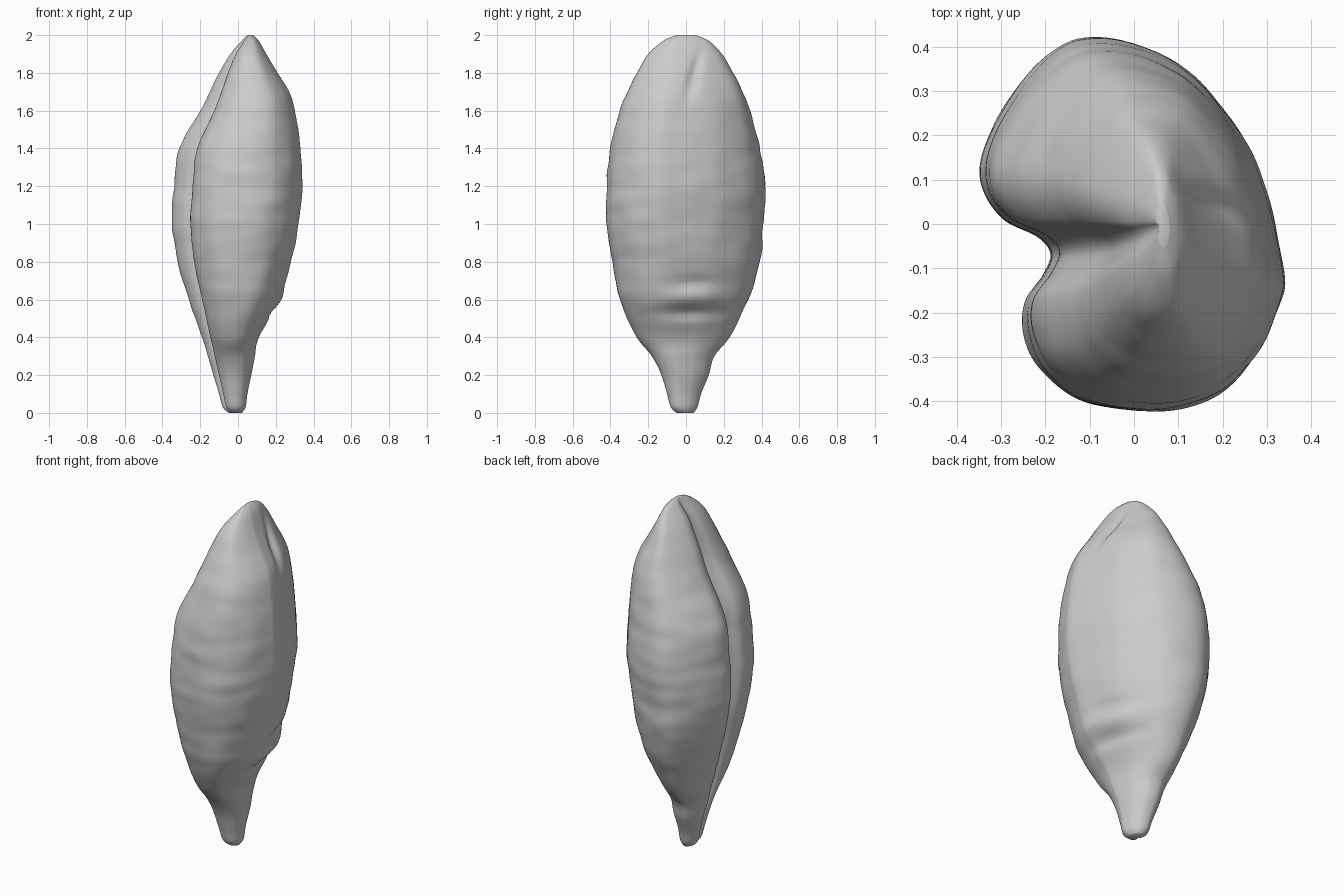
import bpy
import bmesh
import math
from mathutils import Vector, noise

cube = bpy.data.objects.get("Cube")
if cube:
    bpy.data.objects.remove(cube, do_unlink=True)

# Kidney-shaped cross-section of the grain, in hundredths
OUTLINE = [(34, -10), (30, 8), (25, 20), (15, 33), (5, 40), (-8, 43), (-18, 40),
           (-28, 29), (-34, 17), (-34, 9), (-29, 2), (-21, -2), (-18, -6),
           (-20, -11), (-24, -17), (-24, -25), (-20, -33), (-10, -40),
           (5, -42), (18, -39), (28, -29), (33, -18)]

# Height, right, left, front and back limits of the body, in hundredths
LEVELS = [(0, -5, 2, -5, 4), (3, -8, 4, -8, 6), (10, -10, 5, -10, 8),
          (20, -13, 7, -13, 12), (30, -16, 9, -18, 15), (40, -19, 11, -26, 23),
          (60, -26, 22, -35, 33), (80, -32, 28, -39, 39), (100, -35, 32, -42, 41),
          (120, -34, 34, -42, 42), (140, -31, 33, -40, 39), (160, -20, 30, -35, 34),
          (170, -15, 27, -31, 30), (180, -10, 21, -26, 25), (190, -4, 15, -20, 19),
          (197, 2, 11, -12, 12), (200, 5, 8, -5, 5)]

LENGTH_STEPS = 10
ROUND_STEPS = 7


def smooth_points(points, steps, closed):
    """Run a Catmull-Rom curve through the points."""
    count = len(points)
    result = []

    def pick(i):
        return points[i % count] if closed else points[max(0, min(count - 1, i))]

    for i in range(count if closed else count - 1):
        near = [pick(i + k) for k in (-1, 0, 1, 2)]
        for s in range(steps):
            t = s / steps
            result.append([0.5 * (2 * b + (c - a) * t
                                  + (2 * a - 5 * b + 4 * c - d) * t * t
                                  + (3 * b - a - 3 * c + d) * t ** 3)
                           for a, b, c, d in zip(*near)])
    if not closed:
        result.append(list(points[-1]))
    return result


def bump(value, centre, width):
    return math.exp(-((value - centre) / width) ** 2)


def relief(x, y, z, side):
    """Depth of the germ folds and tip crease on the rounded side."""
    fold = 0.022 * bump(z, 0.61, 0.045) * bump(y, 0.03, 0.15)
    fold -= 0.022 * bump(z, 0.53, 0.03) * bump(y, 0.03, 0.17)
    fold -= 0.018 * bump(z, 0.69, 0.035) * bump(y, 0.05, 0.12)
    fold -= 0.025 * bump(y, 0.02 + 0.25 * (z - 1.7), 0.03) * bump(z, 1.78, 0.11)
    return fold * max(0, min(1, (side - 0.5) * 4))


def place(u, v, level):
    z, right, left, front, back = [value / 100 for value in level]
    x = right + (left - right) * u
    y = front + (back - front) * v
    # Shallow skin wrinkles, stretched around the body
    fade = min(1, z * 3, (2 - z) * 4)
    ripple = noise.noise(Vector((x * 5, y * 5, z * 13)))
    ripple += 0.7 * noise.noise(Vector((x * 9, y * 9, z * 5 + 7)))
    swell = 1 + 0.014 * ripple * max(0, fade)
    middle_x, middle_y = (right + left) / 2, (front + back) / 2
    x, y = middle_x + (x - middle_x) * swell, middle_y + (y - middle_y) * swell
    return x + relief(x, y, z, u), y, z


# Normalise the cross-section, then loft it through the levels
section = smooth_points(OUTLINE, ROUND_STEPS, True)
xs, ys = zip(*section)
section = [((x - min(xs)) / (max(xs) - min(xs)),
            (y - min(ys)) / (max(ys) - min(ys))) for x, y in section]

bm = bmesh.new()
rings = [[bm.verts.new(place(u, v, level)) for u, v in section]
         for level in smooth_points(LEVELS, LENGTH_STEPS, False)]
size = len(section)
for low, high in zip(rings, rings[1:]):
    for i in range(size):
        j = (i + 1) % size
        bm.faces.new((low[i], low[j], high[j], high[i]))

# Rounded ends
for ring in (rings[0], rings[-1]):
    middle = sum((v.co for v in ring), Vector()) / size
    tip = bm.verts.new(middle)
    for i in range(size):
        bm.faces.new((ring[i], ring[(i + 1) % size], tip))
bmesh.ops.recalc_face_normals(bm, faces=bm.faces)
for face in bm.faces:
    face.smooth = True

mesh = bpy.data.meshes.new("grain_kernel")
bm.to_mesh(mesh)
bm.free()
kernel = bpy.data.objects.new("grain_kernel", mesh)
bpy.context.collection.objects.link(kernel)

# Plain grey skin
skin = bpy.data.materials.new("plain_grey")
skin.use_nodes = True
colour = (0.6, 0.6, 0.6, 1)
skin.diffuse_color = colour
for node in skin.node_tree.nodes:
    if node.type == 'BSDF_PRINCIPLED':
        node.inputs["Base Color"].default_value = colour
mesh.materials.append(skin)
